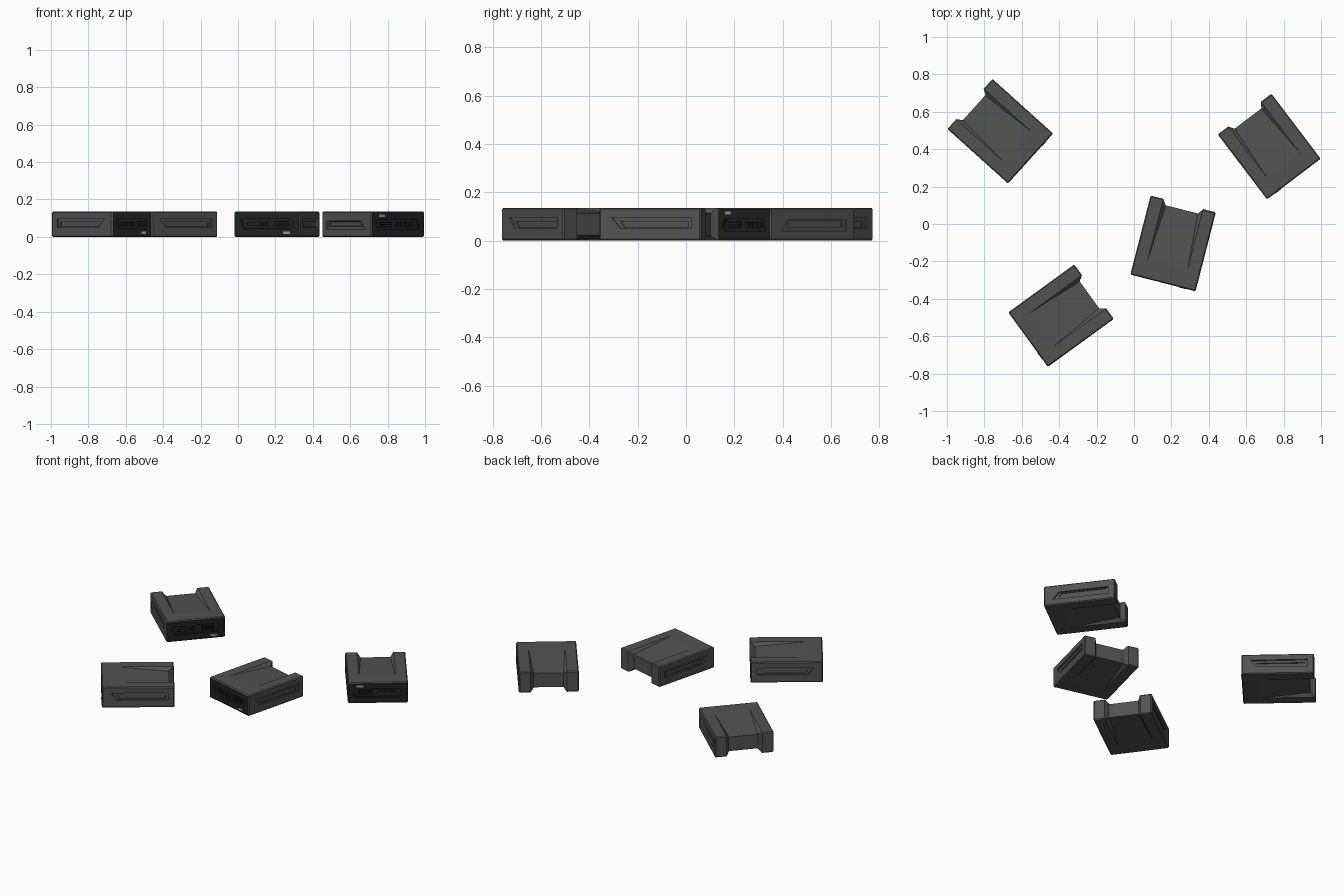
import bpy, bmesh, math
from mathutils import Matrix, Vector

if "Cube" in bpy.data.objects:
    bpy.data.objects.remove(bpy.data.objects["Cube"])

HX, HY, HZ = 0.18, 0.218, 0.068   # half sizes of one module


def material(name, v):
    m = bpy.data.materials.new(name)
    m.diffuse_color = (v, v, v, 1)
    m.use_nodes = True
    m.node_tree.nodes["Principled BSDF"].inputs["Base Color"].default_value = m.diffuse_color
    return m


shell_mat = material("shell_grey", 0.085)
black_mat = material("front_black", 0.015)
button_mat = material("button_grey", 0.3)


def loft(name, a, b):
    """Closed solid between two loops with equal point counts."""
    bm = bmesh.new()
    va = [bm.verts.new(p) for p in a]
    vb = [bm.verts.new(p) for p in b]
    n = len(va)
    bm.faces.new(va)
    bm.faces.new(vb)
    for i in range(n):
        j = (i + 1) % n
        bm.faces.new((va[i], va[j], vb[j], vb[i]))
    bmesh.ops.recalc_face_normals(bm, faces=bm.faces)
    me = bpy.data.meshes.new(name)
    bm.to_mesh(me)
    bm.free()
    ob = bpy.data.objects.new(name, me)
    bpy.context.collection.objects.link(ob)
    return ob


def boxes(name, items, mat):
    """One mesh of several boxes given as (centre, size)."""
    bm = bmesh.new()
    for c, s in items:
        bmesh.ops.create_cube(bm, size=1, matrix=Matrix.Translation(c) @ Matrix.Diagonal((*s, 1)))
    me = bpy.data.meshes.new(name)
    bm.to_mesh(me)
    bm.free()
    me.materials.append(mat)
    return me


# chamfered shell block
block = boxes("shell", [((0, 0, 0), (2 * HX, 2 * HY, 2 * HZ))], shell_mat)
bm = bmesh.new()
bm.from_mesh(block)
bmesh.ops.bevel(bm, geom=bm.edges[:], offset=0.006, segments=1, affect='EDGES')
bm.to_mesh(block)
bm.free()
shell = bpy.data.objects.new("shell", block)
bpy.context.collection.objects.link(shell)
cutters = []

# sloping channel on top and underside, deeper toward the back
for s in (1, -1):
    def section(y, bx, depth):
        zl, zt = HZ - depth, HZ + 0.03
        tx = bx + zt - zl
        return [(-bx, y, s * zl), (bx, y, s * zl), (tx, y, s * zt), (-tx, y, s * zt)]
    cutters.append(loft("channel_cutter", section(-0.126, 0.11, 0), section(0.25, 0.084, 0.026)))

# notch between the two rear prongs
plan = [(-0.09, 0.188), (0.09, 0.188), (0.131, 0.25), (-0.131, 0.25)]
cutters.append(loft("notch_cutter", [(x, y, -0.1) for x, y in plan], [(x, y, 0.1) for x, y in plan]))


def recess(name, loop, depth, shrink, place):
    """Tapered pocket: loop at the surface, narrowing inward."""
    cu = sum(p[0] for p in loop) / len(loop)
    cv = sum(p[1] for p in loop) / len(loop)

    def shifted(k):
        return [(u - math.copysign(k, u - cu), v - math.copysign(k, v - cv)) for u, v in loop]
    cutters.append(loft(name, [place(u, v, -0.01) for u, v in shifted(-shrink * 0.01 / depth)],
                        [place(u, v, depth) for u, v in shifted(shrink)]))


# slanted grip pockets on both sides, each with a deeper inner step
for s in (1, -1):
    def on_side(u, v, d, s=s):
        return (s * (HX - d), u, v)
    recess("side_cutter", [(-0.17, 0.034), (0.184, 0.034), (0.184, -0.024), (-0.132, -0.024)],
           0.010, 0.006, on_side)
    recess("side_step_cutter", [(-0.13, 0.014), (0.165, 0.014), (0.165, -0.016), (-0.115, -0.016)],
           0.017, 0.003, on_side)


# slanted pocket in the front face
def on_front(u, v, d):
    return (u, d - HY, v)


recess("front_cutter", [(-0.152, 0.034), (0.135, 0.034), (0.155, 0.0), (0.135, -0.03), (-0.135, -0.03)],
       0.012, 0.006, on_front)

for c in cutters:
    c.hide_render = True
    mod = shell.modifiers.new("cut", 'BOOLEAN')
    mod.object = c
    mod.operation = 'DIFFERENCE'
    mod.solver = 'EXACT'
bpy.context.view_layer.update()
body = bpy.data.meshes.new_from_object(shell.evaluated_get(bpy.context.evaluated_depsgraph_get()))
body.name = "module_shell"
for o in cutters + [shell]:
    bpy.data.objects.remove(o)

# black front face and pocket
body.materials.clear()
body.materials.append(shell_mat)
body.materials.append(black_mat)
for p in body.polygons:
    c = p.center
    front = c.y < -HY + 0.02 and abs(c.x) < HX - 0.008 and abs(c.z) < HZ - 0.008
    p.material_index = 1 if front else 0

# front details
slots = [((-0.1 + i * 0.03, -HY + 0.009, 0.002), (0.02, 0.01, 0.022)) for i in range(4)]
slots += [((0.075, -HY + 0.009, 0.002 + k * 0.012), (0.08, 0.01, 0.005)) for k in (-1, 0, 1)]
slot_mesh = boxes("front_ports", slots, black_mat)
button_mesh = boxes("front_button", [((0.108, -HY, -0.046), (0.04, 0.004, 0.013))], button_mat)

# four scattered modules; the second lies upside down
layout = [(-0.715, 0.496, 48, False), (0.723, 0.414, 37.2, True),
          (-0.39, -0.49, -54, False), (0.209, -0.104, -14.4, False)]
for i, (x, y, angle, flipped) in enumerate(layout, 1):
    for me in (body, slot_mesh, button_mesh):
        ob = bpy.data.objects.new(f"{me.name}_{i}", me)
        ob.location = (x, y, HZ)
        ob.rotation_euler = (0, math.pi if flipped else 0, math.radians(angle))
        bpy.context.collection.objects.link(ob)
